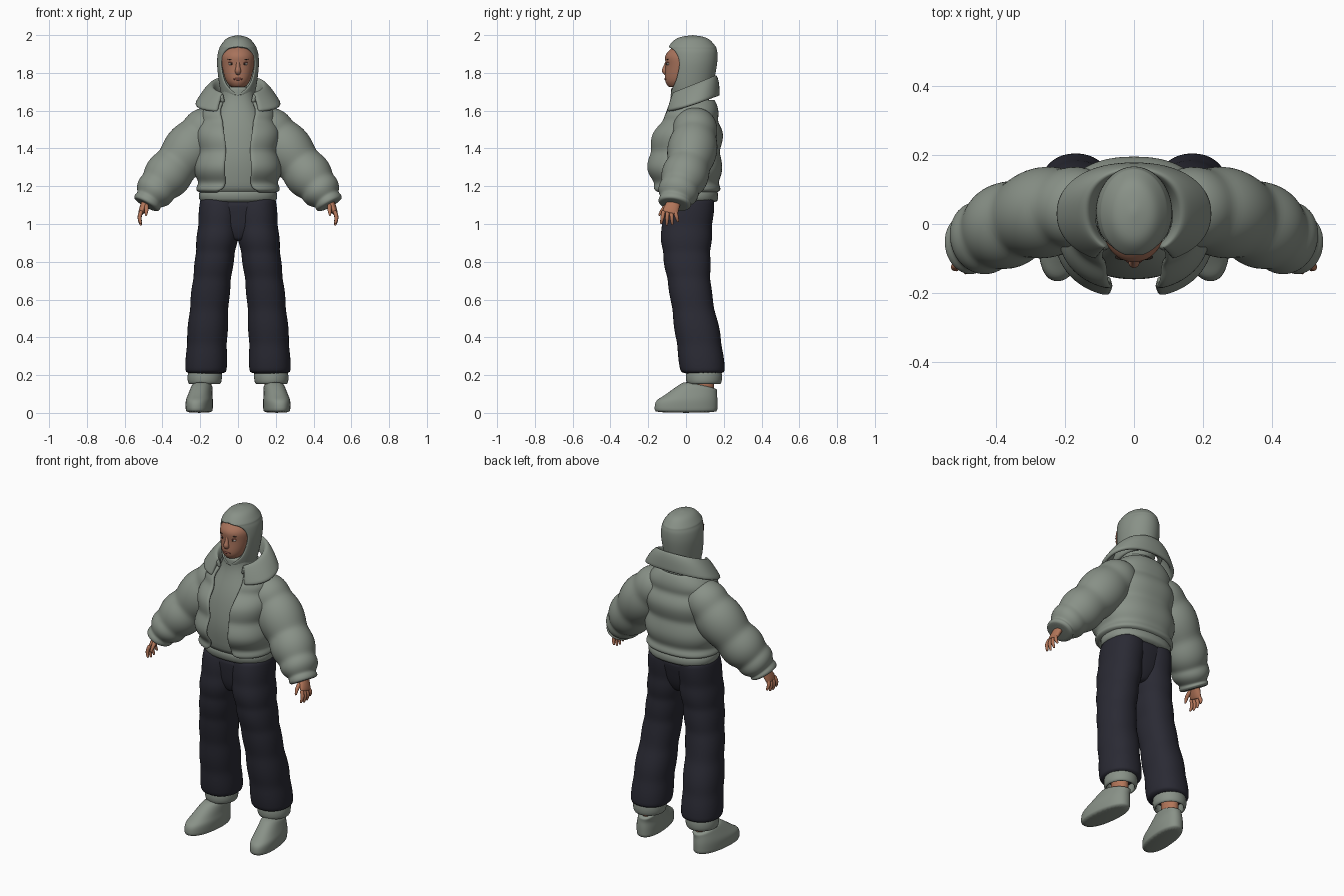
import bpy
import bmesh
import math
from mathutils import Vector, Matrix

cube = bpy.data.objects.get("Cube")
if cube:
    bpy.data.objects.remove(cube, do_unlink=True)


def material(name, red, green, blue):
    mat = bpy.data.materials.new(name)
    mat.use_nodes = True
    colour = (red, green, blue, 1)
    mat.diffuse_color = colour
    shader = next(node for node in mat.node_tree.nodes if node.type == 'BSDF_PRINCIPLED')
    shader.inputs["Base Color"].default_value = colour
    shader.inputs["Roughness"].default_value = .8
    return mat


CLOTH = material("sage cloth", .25, .285, .245)
DENIM = material("dark navy", .023, .023, .034)
SKIN = material("face skin", .39, .17, .105)
HAND = material("hand skin", .45, .18, .1)
LIPS = material("lips", .24, .08, .06)
DARK = material("dark brown", .02, .013, .01)
WHITE = material("eye white", .5, .46, .42)


def finish(name, bm, mat, mirror=False, thickness=0, smooth=True):
    mesh = bpy.data.meshes.new(name)
    bm.to_mesh(mesh)
    bm.free()
    mesh.materials.append(mat)
    mesh.shade_smooth()
    part = bpy.data.objects.new(name, mesh)
    bpy.context.scene.collection.objects.link(part)
    if mirror:
        part.modifiers.new("Mirror", 'MIRROR').use_mirror_merge = False
    if thickness:
        part.modifiers.new("Solidify", 'SOLIDIFY').thickness = thickness
    if smooth:
        part.modifiers.new("Subdivision", 'SUBSURF').levels = 1


def ring(z, wide, deep, x=0, y=0, gap=0, tilt=0):
    """One cross-section; gap is the half angle left open at the front."""
    return Vector((x, y, z, wide, deep, gap, tilt))


def spline(rings, steps):
    """Smooth sequence of cross-sections through the given ones."""
    padded = [rings[0], *rings, rings[-1]]
    result = []
    for before, start, end, after in zip(padded, padded[1:], padded[2:], padded[3:]):
        leave, arrive = (end - before) / 2, (after - start) / 2
        for step in range(steps):
            t = step / steps
            bend = (start - end) * 2 + leave + arrive
            ease = (end - start) * 3 - leave * 2 - arrive
            result.append(start + (leave + (ease + bend * t) * t) * t)
    return result + [rings[-1]]


def shaped(value, power):
    return math.copysign(abs(value) ** (2 / power), value)


def loft(name, rings, mat, sides=28, power=2, steps=3, puffs=0, puff=0,
         follow=False, lean=0, caps=True, **options):
    """Skin cross-sections: level ones, or square to their path with follow."""
    rings = spline(rings, steps)
    centres = [Vector(r[:3]) for r in rings]
    last = len(rings) - 1
    is_open = any(r[5] > 0 for r in rings)
    columns = sides + 1 if is_open else sides
    bm = bmesh.new()
    rows = []
    for i, (centre, section) in enumerate(zip(centres, rings)):
        wide, deep, gap, tilt = section[3:]
        gap = max(gap, 0)
        swell = 1 + puff * (abs(math.sin(math.pi * puffs * i / last)) - .6)
        across, along = Vector((1, 0, 0)), Vector((lean, 1, 0))
        if follow:
            heading = (centres[min(i + 1, last)] - centres[max(i - 1, 0)]).normalized()
            across = along.cross(heading).normalized()
            along = heading.cross(across)
        row = []
        for j in range(columns):
            angle = gap + 2 * (math.pi - gap) * j / sides
            point = centre + across * shaped(math.sin(angle), power) * wide * swell
            point -= along * shaped(math.cos(angle), power) * deep * swell
            point.z += tilt * (point.y - centre.y)
            row.append(bm.verts.new(point))
        rows.append(row)
    for low, high in zip(rows, rows[1:]):
        for j in range(sides):
            k = (j + 1) % columns
            bm.faces.new((low[j], low[k], high[k], high[j]))
    if is_open:
        bmesh.ops.remove_doubles(bm, verts=bm.verts, dist=.0005)
    elif caps:
        bm.faces.new(rows[0][::-1])
        bm.faces.new(rows[-1])
    finish(name, bm, mat, **options)


def blob(name, x, y, z, size, mat):
    """Small ellipsoid on the face, doubled when it lies off the middle."""
    bm = bmesh.new()
    matrix = Matrix.Translation((x, y, z)) @ Matrix.Diagonal((*size, 1))
    bmesh.ops.create_uvsphere(bm, u_segments=16, v_segments=10, radius=1, matrix=matrix)
    finish(name, bm, mat, mirror=x > 0, smooth=False)


# Boots, ankles and turned-up cuffs
loft("boots", [
    ring(z=0, wide=.068, deep=.166, x=.205),
    ring(z=.06, wide=.07, deep=.165, x=.205, y=.003),
    ring(z=.1, wide=.062, deep=.135, x=.2, y=.03),
    ring(z=.15, wide=.052, deep=.083, x=.187, y=.083, tilt=-.25),
], CLOTH, power=2.3, lean=-.1, mirror=True)
loft("ankles", [
    ring(z=.1, wide=.042, deep=.058, x=.18, y=.092),
    ring(z=.25, wide=.042, deep=.058, x=.18, y=.092),
], HAND, sides=16, mirror=True)
loft("trouser_cuffs", [
    ring(z=.15, wide=.09, deep=.095, x=.177, y=.095),
    ring(z=.23, wide=.09, deep=.095, x=.175, y=.095),
], CLOTH, puffs=1, puff=.08, caps=False, thickness=.015, mirror=True)

# Trousers with soft folds
loft("trouser_legs", [
    ring(z=.205, wide=.11, deep=.118, x=.17, y=.09),
    ring(z=.4, wide=.107, deep=.12, x=.163, y=.065),
    ring(z=.62, wide=.102, deep=.112, x=.147, y=.027),
    ring(z=.8, wide=.103, deep=.123, x=.126, y=.006),
    ring(z=.96, wide=.11, deep=.136, x=.106, y=.003),
    ring(z=1.14, wide=.105, deep=.134, x=.095, y=.018),
], DENIM, power=2.2, steps=6, puffs=6, puff=.05, mirror=True)
loft("trouser_seat", [
    ring(z=.91, wide=.03, deep=.08),
    ring(z=.98, wide=.17, deep=.112, y=.006),
    ring(z=1.14, wide=.2, deep=.136, y=.018),
], DENIM, power=2.2)

# Inner top with ribbed hem and high neck
loft("hem_band", [
    ring(z=1.108, wide=.206, deep=.152, y=.02),
    ring(z=1.19, wide=.206, deep=.155, y=.012),
], CLOTH, power=2.3, puffs=1, puff=.04)
loft("inner_top", [
    ring(z=1.15, wide=.2, deep=.15, y=.01),
    ring(z=1.32, wide=.19, deep=.166, y=.003),
    ring(z=1.5, wide=.17, deep=.147, y=.008),
    ring(z=1.65, wide=.1, deep=.105, y=.02),
    ring(z=1.73, wide=.085, deep=.092, y=.012),
], CLOTH, power=2.3)

# Open quilted jacket body
loft("jacket_body", [
    ring(z=1.165, wide=.205, deep=.165, gap=.48),
    ring(z=1.2, wide=.218, deep=.18, gap=.28),
    ring(z=1.31, wide=.225, deep=.197, y=-.012, gap=.25),
    ring(z=1.46, wide=.218, deep=.188, y=.002, gap=.26),
    ring(z=1.57, wide=.2, deep=.15, y=.022, gap=.4),
    ring(z=1.66, wide=.13, deep=.115, y=.04, gap=.6),
], CLOTH, sides=40, power=2.35, steps=6, puffs=4, puff=.1, thickness=.02)

# Puffy sleeves with seams between the quilted sections
loft("sleeves", [
    ring(x=.11, y=.045, z=1.56, wide=.09, deep=.095),
    ring(x=.2, y=.045, z=1.465, wide=.13, deep=.125),
    ring(x=.325, y=.015, z=1.315, wide=.126, deep=.124),
    ring(x=.42, y=-.03, z=1.2, wide=.112, deep=.113),
    ring(x=.47, y=-.055, z=1.13, wide=.08, deep=.09),
    ring(x=.488, y=-.062, z=1.1, wide=.07, deep=.08),
], CLOTH, sides=24, steps=6, puffs=5, puff=.13, follow=True, mirror=True)

# Wide folded collar, from the outer edge over the crest to the neck
loft("jacket_collar", [
    ring(z=1.635, wide=.23, deep=.15, y=.03, gap=.46, tilt=.28),
    ring(z=1.7, wide=.185, deep=.14, y=.034, gap=.52, tilt=.38),
    ring(z=1.74, wide=.135, deep=.122, y=.033, gap=.6, tilt=.4),
    ring(z=1.67, wide=.108, deep=.105, y=.026, gap=.6, tilt=.3),
], CLOTH, sides=36, power=2.2, thickness=.022)

# Head and face
loft("head", [
    ring(z=1.723, wide=.035, deep=.045, y=-.045),
    ring(z=1.76, wide=.066, deep=.078, y=-.034),
    ring(z=1.84, wide=.086, deep=.091, y=-.017),
    ring(z=1.9, wide=.087, deep=.1, y=-.008),
    ring(z=1.96, wide=.05, deep=.055, y=.015),
], SKIN)
loft("nose", [
    ring(y=-.094, z=1.872, wide=.01, deep=.01),
    ring(y=-.107, z=1.83, wide=.012, deep=.014),
    ring(y=-.113, z=1.81, wide=.017, deep=.016),
    ring(y=-.102, z=1.794, wide=.012, deep=.01),
], SKIN, sides=12, follow=True)
blob("eyes", .036, -.092, 1.847, (.015, .011, .007), WHITE)
blob("irises", .035, -.1, 1.847, (.006, .005, .006), DARK)
blob("eyelids", .036, -.093, 1.854, (.017, .011, .004), LIPS)
blob("eyebrows", .037, -.096, 1.872, (.018, .008, .003), DARK)
blob("mouth", 0, -.107, 1.767, (.024, .008, .007), LIPS)

# Close-fitting hood around the face
loft("hood", [
    ring(z=1.68, wide=.088, deep=.102, y=.02),
    ring(z=1.74, wide=.1, deep=.12, y=.024, gap=.75),
    ring(z=1.84, wide=.111, deep=.131, y=.033, gap=1),
    ring(z=1.9, wide=.108, deep=.132, y=.035, gap=.86),
    ring(z=1.928, wide=.1, deep=.129, y=.033, gap=.55),
    ring(z=1.943, wide=.094, deep=.123, y=.032),
    ring(z=1.985, wide=.058, deep=.08, y=.033),
    ring(z=2, wide=0, deep=0, y=.035),
], CLOTH, sides=36, thickness=.012)

# Hands: palm, four spread fingers and thumb
loft("palms", [
    ring(x=.475, y=-.05, z=1.15, wide=.024, deep=.03),
    ring(x=.505, y=-.078, z=1.08, wide=.019, deep=.042),
    ring(x=.515, y=-.086, z=1.055, wide=.013, deep=.04),
], HAND, sides=14, follow=True, mirror=True)
for i, finger in enumerate(("index", "middle", "ring", "little")):
    root = .02 * i - .118
    spread = root + (root + .09) / 2
    tip = .99 + .006 * abs(i - 1.2) ** 2
    loft(finger + "_fingers", [
        ring(x=.51, y=root, z=1.07, wide=.011, deep=.011),
        ring(x=.522, y=(root + spread) / 2, z=(1.07 + tip) / 2, wide=.011, deep=.011),
        ring(x=.513, y=spread, z=tip, wide=.006, deep=.006),
    ], HAND, sides=10, follow=True, mirror=True)
loft("thumbs", [
    ring(x=.488, y=-.085, z=1.105, wide=.014, deep=.014),
    ring(x=.484, y=-.12, z=1.08, wide=.012, deep=.012),
    ring(x=.488, y=-.143, z=1.043, wide=.006, deep=.006),
], HAND, sides=10, follow=True, mirror=True)
